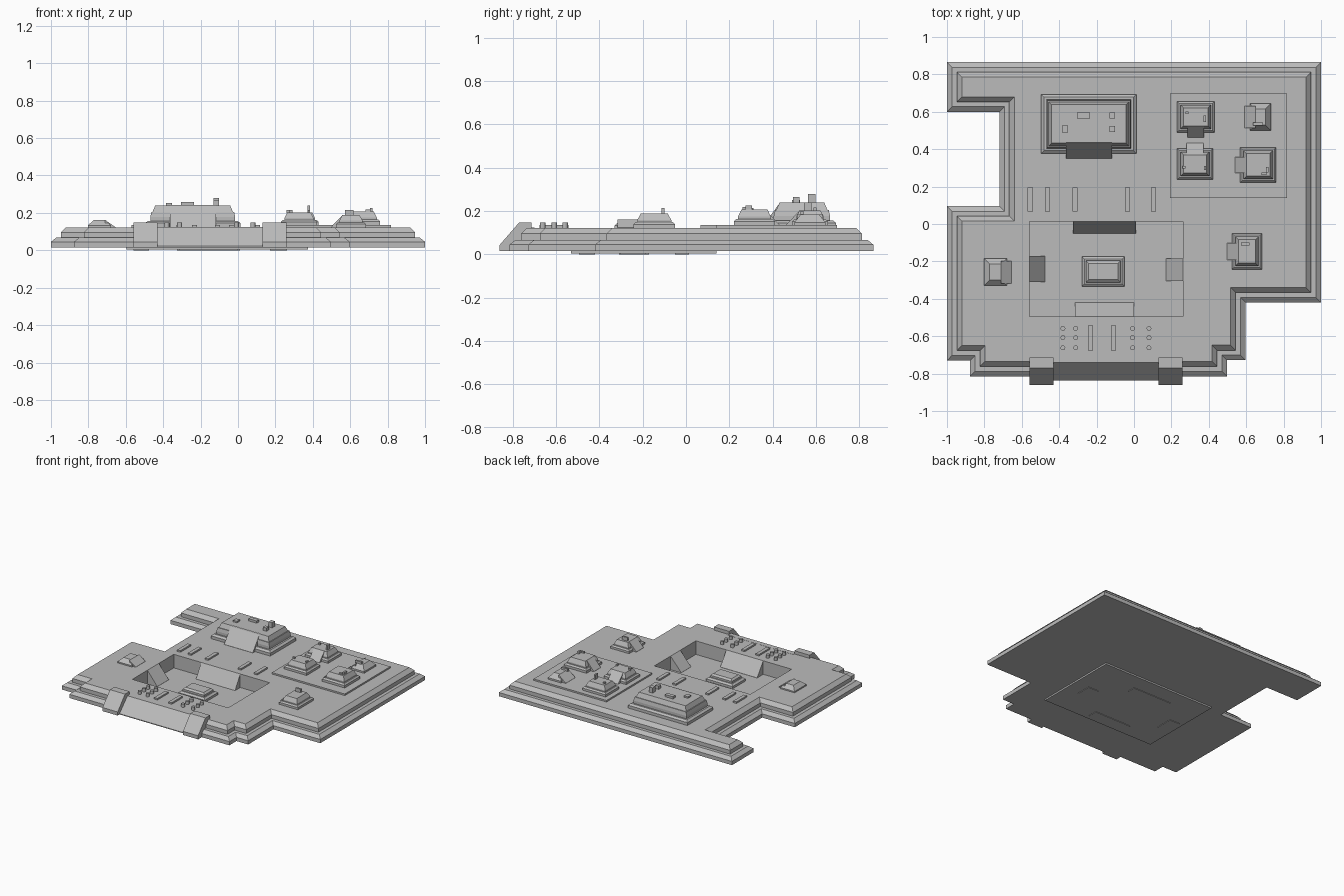
import bpy
import bmesh
from mathutils import Vector

cube = bpy.data.objects.get("Cube")
if cube:
    bpy.data.objects.remove(cube, do_unlink=True)

stone = bpy.data.materials.new("grey stone")
stone.use_nodes = True
GREY = (0.5, 0.5, 0.5, 1)
stone.diffuse_color = GREY
stone.node_tree.nodes["Principled BSDF"].inputs["Base Color"].default_value = GREY

GROUND = 0.123   # plaza level
FLOOR = 0.018    # sunken court level
DAIS = 0.135     # residential platform level


def finish(name, bm):
    bmesh.ops.recalc_face_normals(bm, faces=bm.faces)
    mesh = bpy.data.meshes.new(name)
    bm.to_mesh(mesh)
    bm.free()
    mesh.materials.append(stone)
    obj = bpy.data.objects.new(name, mesh)
    bpy.context.collection.objects.link(obj)
    return obj


def rect(x0, x1, y0, y1):
    return [(x0, y0), (x1, y0), (x1, y1), (x0, y1)]


def inset(outline, d):
    """Move every edge of a counter-clockwise right-angled outline inwards."""
    result = []
    for i, p in enumerate(outline):
        p = Vector(p)
        a = (p - Vector(outline[i - 1])).normalized()
        b = (Vector(outline[(i + 1) % len(outline)]) - p).normalized()
        result.append(p + d * Vector((-a.y - b.y, a.x + b.x)))
    return result


def loft(bm, outline, steps):
    """Skin rings given as (inset, height); return the rings."""
    rings = [[bm.verts.new((p[0], p[1], z)) for p in inset(outline, d)] for d, z in steps]
    for low, high in zip(rings, rings[1:]):
        for i in range(len(low)):
            bm.faces.new((low[i - 1], low[i], high[i], high[i - 1]))
    return rings


def pyramid(name, outline, steps):
    bm = bmesh.new()
    rings = loft(bm, outline, steps)
    bm.faces.new(rings[0])
    bm.faces.new(rings[-1])
    return finish(name, bm)


def box(name, x0, x1, y0, y1, z0, z1):
    return pyramid(name, rect(x0, x1, y0, y1), [(0, z0), (0, z1)])


def prism(name, profile, x0, x1):
    """Extrude a (y, z) profile along x."""
    bm = bmesh.new()
    ends = [[bm.verts.new((x, y, z)) for y, z in profile] for x in (x0, x1)]
    for i in range(len(profile)):
        bm.faces.new((ends[0][i - 1], ends[0][i], ends[1][i], ends[1][i - 1]))
    for end in ends:
        bm.faces.new(end)
    return finish(name, bm)


def ramp(name, x0, x1, y0, y1, z0, z1, high, foot=0.0):
    """Wedge rising towards the side named by high; foot is a riser under it."""
    keep = {"+x": lambda x, y: x == x1, "-x": lambda x, y: x == x0,
            "+y": lambda x, y: y == y1, "-y": lambda x, y: y == y0}[high]
    bm = bmesh.new()
    corners = rect(x0, x1, y0, y1)
    low = [bm.verts.new((x, y, z0 - foot)) for x, y in corners]
    top = [bm.verts.new((x, y, z1 if keep(x, y) else z0 + 0.001)) for x, y in corners]
    for i in range(4):
        bm.faces.new((low[i - 1], low[i], top[i], top[i - 1]))
    bm.faces.new(low)
    bm.faces.new(top)
    return finish(name, bm)


# Two-stepped terrace with a rectangular opening for the court
site = [(-1, -0.73), (-0.877, -0.73), (-0.877, -0.815), (0.497, -0.815),
        (0.497, -0.728), (0.597, -0.728), (0.597, -0.42), (1, -0.42),
        (1, 0.865), (-1, 0.865), (-1, 0.6), (-0.72, 0.6), (-0.72, 0.095), (-1, 0.095)]
court = rect(-0.56, 0.262, -0.495, 0.013)
bm = bmesh.new()
outer = loft(bm, site, [(0, 0.016), (0, 0.045), (0.027, 0.067), (0.053, 0.067),
                        (0.053, 0.096), (0.08, GROUND)])
inner = loft(bm, court, [(0, 0.016), (0, GROUND)])
for k in (0, -1):
    edges = [bm.edges.get((r[i - 1], r[i])) for r in (outer[k], inner[k]) for i in range(len(r))]
    bmesh.ops.triangle_fill(bm, edges=edges, use_beauty=True, use_dissolve=False)
finish("terrace", bm)

# Sunken court: floor, four ramps and the central altar
box("court_floor", -0.595, 0.375, -0.53, 0.14, 0.004, FLOOR)
ramp("court_ramp_back", -0.325, 0.01, -0.05, 0.013, FLOOR, GROUND, "+y", FLOOR)
ramp("court_ramp_front", -0.316, 0, -0.495, -0.42, FLOOR, GROUND, "-y", FLOOR)
ramp("court_ramp_right", -0.56, -0.475, -0.31, -0.17, FLOOR, GROUND, "-x", FLOOR)
ramp("court_ramp_left", 0.17, 0.262, -0.305, -0.185, FLOOR, GROUND, "+x", FLOOR)
pyramid("altar", rect(-0.278, -0.05, -0.334, -0.174),
        [(0, FLOOR), (0, 0.035), (0.014, 0.046), (0.022, 0.046), (0.022, 0.06), (0.036, 0.072)])

# Front stairway between two balustrades
prism("front_stairway", [(-0.837, 0.016), (-0.837, 0.022), (-0.74, GROUND + 0.001),
                         (-0.7, GROUND + 0.001), (-0.7, 0.016)], -0.43, 0.13)
for name, x in (("right", -0.56), ("left", 0.13)):
    prism("balustrade_" + name, [(-0.86, 0.016), (-0.86, 0.044), (-0.77, 0.148),
                                 (-0.714, 0.148), (-0.714, 0.016)], x, x + 0.13)

# Main pyramid with its stairway and roof blocks
pyramid("main_pyramid", rect(-0.497, 0.013, 0.377, 0.693),
        [(0, GROUND), (0, 0.145), (0.015, 0.157), (0.028, 0.157),
         (0.028, 0.178), (0.034, 0.205), (0.04, 0.205), (0.055, 0.24)])
ramp("main_stairway", -0.364, -0.118, 0.35, 0.435, GROUND, 0.241, "+y")
for i, (x, y, w, d, top) in enumerate([(-0.27, 0.58, 0.07, 0.03, 0.257), (-0.117, 0.58, 0.03, 0.034, 0.28),
                                       (-0.117, 0.508, 0.03, 0.03, 0.266), (-0.369, 0.508, 0.033, 0.036, 0.252)]):
    box(f"roof_block_{i}", x - w / 2, x + w / 2, y - d / 2, y + d / 2, 0.235, top)

# Residential platform
box("dais", 0.193, 0.818, 0.14, 0.698, GROUND - 0.01, DAIS)


def temple(name, x0, x1, y0, y1, base, top, side, width, reach, tiered, blocks):
    """Small temple with a stairway on one side and blocks (x, y, w, d, top)."""
    rise = top - base
    steps = [(0, base), (0, base + rise * 0.25), (0.03, top)]
    if tiered:
        steps = [(0, base), (0, base + rise * 0.25), (0.01, base + rise * 0.4),
                 (0.018, base + rise * 0.4), (0.018, base + rise * 0.55), (0.034, top)]
    pyramid(name, rect(x0, x1, y0, y1), steps)
    edge = steps[-1][0]
    cx, cy, h = (x0 + x1) / 2, (y0 + y1) / 2, width / 2
    area, high = {"-x": ((x0 - reach, x0 + edge, cy - h, cy + h), "+x"),
                  "+x": ((x1 - edge, x1 + reach, cy - h, cy + h), "-x"),
                  "-y": ((cx - h, cx + h, y0 - reach, y0 + edge), "+y"),
                  "+y": ((cx - h, cx + h, y1 - edge, y1 + reach), "-y")}[side]
    ramp(name + "_stairway", *area, base, top, high)
    for i, (x, y, w, d, z) in enumerate(blocks):
        box(f"{name}_block_{i}", x - w / 2, x + w / 2, y - d / 2, y + d / 2, top - 0.005, z)


temple("back_right_temple", 0.23, 0.43, 0.49, 0.655, DAIS, 0.203, "-y", 0.09, 0.028, True,
       [(0.283, 0.595, 0.015, 0.015, 0.216), (0.378, 0.563, 0.012, 0.035, 0.24)])
temple("back_left_temple", 0.62, 0.732, 0.5, 0.644, DAIS, 0.185, "-x", 0.118, 0.03, False,
       [(0.663, 0.535, 0.055, 0.015, 0.2)])
temple("front_right_temple", 0.23, 0.422, 0.238, 0.404, DAIS, 0.203, "+y", 0.092, 0.028, True,
       [(0.268, 0.303, 0.015, 0.015, 0.215), (0.38, 0.3, 0.012, 0.02, 0.215)])
temple("front_left_temple", 0.567, 0.76, 0.222, 0.41, DAIS, 0.207, "-x", 0.085, 0.027, True,
       [(0.713, 0.29, 0.014, 0.03, 0.225), (0.695, 0.268, 0.025, 0.014, 0.218)])
temple("left_shrine", 0.524, 0.684, -0.243, -0.05, GROUND, 0.188, "-x", 0.09, 0.027, True,
       [(0.595, -0.107, 0.045, 0.014, 0.215)])
temple("right_shrine", -0.802, -0.68, -0.33, -0.184, GROUND, 0.162, "+x", 0.12, 0.024, False, [])

# Low benches on the plaza
for i, x in enumerate((-0.555, -0.463, -0.316, -0.035, 0.104)):
    box(f"back_bench_{i}", x - 0.014, x + 0.014, 0.067, 0.195, GROUND - 0.005, 0.135)
for i, x in enumerate((-0.232, -0.109)):
    box(f"front_bench_{i}", x - 0.014, x + 0.014, -0.676, -0.543, GROUND - 0.005, 0.135)

# Rows of round columns by the front stairway
for i, x in enumerate((-0.38, -0.312, -0.008, 0.08)):
    for j, y in enumerate((-0.558, -0.608, -0.662)):
        bm = bmesh.new()
        bmesh.ops.create_cone(bm, cap_ends=True, segments=12, radius1=0.013, radius2=0.013, depth=0.03)
        bmesh.ops.translate(bm, verts=bm.verts, vec=(x, y, 0.133))
        finish(f"column_{i}_{j}", bm)
